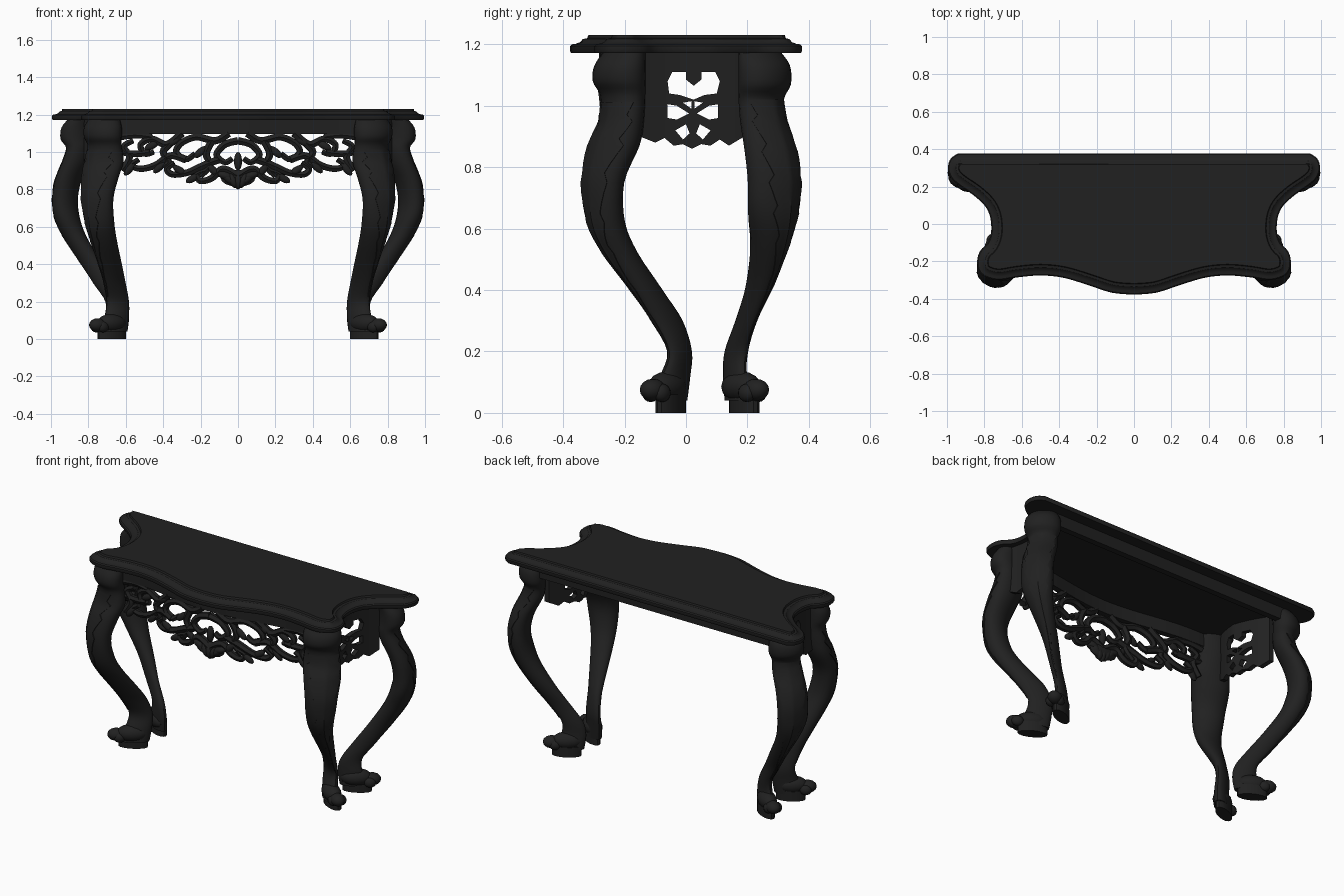
import bpy, bmesh, math
from mathutils import Matrix, Vector

if "Cube" in bpy.data.objects:
    bpy.data.objects.remove(bpy.data.objects["Cube"])

mat = bpy.data.materials.new("black_lacquer")
mat.diffuse_color = (0.015, 0.015, 0.015, 1)
mat.use_nodes = True
mat.node_tree.nodes["Principled BSDF"].inputs["Base Color"].default_value = mat.diffuse_color


def smooth_path(pts, n=5):
    """Catmull-Rom through tuples of any size."""
    out = []
    for i in range(len(pts) - 1):
        a, b, c, d = pts[max(i - 1, 0)], pts[i], pts[i + 1], pts[min(i + 2, len(pts) - 1)]
        for k in range(n):
            t = k / n
            out.append(tuple(0.5 * (2 * q + (r - p) * t + (2 * p - 5 * q + 4 * r - s) * t * t
                                    + (3 * q - p - 3 * r + s) * t ** 3) for p, q, r, s in zip(a, b, c, d)))
    return out + [tuple(pts[-1])]


def finish(name, mesh, mirror=False):
    mesh.materials.clear()
    mesh.materials.append(mat)
    ob = bpy.data.objects.new(name, mesh)
    bpy.context.collection.objects.link(ob)
    if mirror:
        ob.modifiers.new("mirror", 'MIRROR').use_mirror_merge = False
    return ob


def from_bm(name, bm, mirror=False):
    bmesh.ops.recalc_face_normals(bm, faces=bm.faces)
    me = bpy.data.meshes.new(name)
    bm.to_mesh(me)
    bm.free()
    return finish(name, me, mirror)


def loft(bm, rings, closed=True, caps=True):
    vs = [[bm.verts.new(p) for p in r] for r in rings]
    n = len(vs[0])
    for a, b in zip(vs, vs[1:]):
        for i in range(n if closed else n - 1):
            j = (i + 1) % n
            bm.faces.new((a[i], a[j], b[j], b[i]))
    if caps:
        bm.faces.new(vs[0])
        bm.faces.new(vs[-1])


def ball(bm, c, r, rot=0, axis='Y'):
    m = Matrix.Translation(c) @ Matrix.Rotation(rot, 4, axis) @ Matrix.Diagonal((*r, 1))
    bmesh.ops.create_uvsphere(bm, u_segments=14, v_segments=8, radius=1, matrix=m)


def curve_mesh(name, splines, cyclic, **props):
    """Curve from splines of points, returned as a mesh."""
    cu = bpy.data.curves.new(name, 'CURVE')
    for k, v in props.items():
        setattr(cu, k, v)
    for pts in splines:
        sp = cu.splines.new('POLY')
        sp.points.add(len(pts) - 1)
        for i, (p, q) in enumerate(zip(sp.points, pts)):
            p.co = (*q, 1)
            if not cyclic:      # taper toward the curled tip
                p.radius = 1.15 - 0.35 * i / len(pts)
        sp.use_cyclic_u = cyclic
    ob = bpy.data.objects.new(name, cu)
    bpy.context.collection.objects.link(ob)
    dg = bpy.context.evaluated_depsgraph_get()
    me = bpy.data.meshes.new_from_object(ob.evaluated_get(dg))
    bpy.data.objects.remove(ob)
    return me


# ---- table top: serpentine outline with stepped moulding
half = smooth_path([(0, -.378), (.12, -.367), (.25, -.325), (.38, -.287), (.5, -.275), (.62, -.285), (.72, -.3),
                    (.79, -.285), (.83, -.25), (.838, -.19), (.82, -.14), (.782, -.1), (.765, -.05), (.764, 0),
                    (.773, .05), (.8, .1), (.86, .155), (.94, .21), (.98, .25), (.995, .3), (.98, .35), (.94, .378)], 4)
outline = half + [(-x, y) for x, y in reversed(half[1:])]


def inset(d):
    res = []
    for i, p in enumerate(outline):
        t = Vector(outline[(i + 1) % len(outline)]) - Vector(outline[i - 1])
        t.normalize()
        res.append((p[0] - t.y * d, p[1] + t.x * d))
    return res


bm = bmesh.new()
loft(bm, [[(x, y, z) for x, y in inset(d)] for d, z in
          ((.03, 1.172), (.004, 1.172), (0, 1.178), (0, 1.194), (.006, 1.2), (.02, 1.202),
           (.033, 1.207), (.042, 1.217), (.056, 1.22), (.06, 1.23))])
from_bm("table_top", bm)

# ---- cabriole legs: (z, xmin, xmax, ymin, ymax)
FRONT = [(1.175, .63, .80, -.27, -.13), (1.13, .62, .825, -.3, -.13), (1.08, .62, .825, -.305, -.13),
         (1.03, .62, .805, -.28, -.13), (.95, .61, .82, -.285, -.135), (.87, .635, .835, -.32, -.15),
         (.75, .665, .84, -.342, -.2), (.62, .66, .82, -.325, -.197), (.52, .645, .79, -.275, -.155),
         (.4, .62, .75, -.185, -.075), (.3, .6, .72, -.115, -.01), (.2, .582, .705, -.062, .02),
         (.12, .582, .715, -.085, .015), (.04, .59, .74, -.11, .005)]
BACK = [(1.175, .77, .91, .17, .31), (1.13, .77, .945, .17, .34), (1.07, .77, .95, .17, .343),
        (1.02, .78, .92, .17, .32), (.95, .79, .94, .175, .33), (.85, .835, .98, .19, .362),
        (.75, .855, .995, .2, .376), (.65, .845, .985, .2, .368), (.55, .81, .94, .208, .34),
        (.42, .735, .855, .195, .29), (.3, .66, .775, .16, .232), (.2, .6, .71, .125, .203),
        (.12, .582, .715, .12, .2), (.04, .59, .74, .125, .23)]


def skew(z):
    """Broad across the knee, narrow and deep at the ankle."""
    return .65 - .95 * min(max((z - .3) / .4, 0), 1)


def section_pt(s, a, sy, k=1.0):
    z, x0, x1, y0, y1 = s
    return ((x0 + x1) / 2 + (x1 - x0) / 2 * k * math.cos(a),
            (y0 + y1) / 2 + (y1 - y0) / 2 * k * math.sin(a + sy * skew(z)), z)


def leg(name, rows, foot_y, sy):
    secs = smooth_path(rows, 4)
    bm = bmesh.new()
    loft(bm, [[section_pt(s, math.tau * i / 20, sy, .985) for i in range(20)] for s in secs])
    from_bm(name, bm, True)
    # carved leaf with a toothed edge down the outer face
    bm = bmesh.new()
    rings = []
    for i, s in enumerate(secs):
        z = s[0]
        if .2 < z < 1.03:
            w = (.25 + 1.0 * max(0, z - .35) / .65) * (1 - .28 * (i % 4) / 3)
            mid = sy * (math.pi / 4 - skew(z) / 2)
            rings.append([section_pt(s, mid + w * u, sy, k) for u, k in
                          ((-1, .94), (-.95, 1.03), (-.5, 1.035), (-.12, 1.03), (0, 1.06),
                           (.12, 1.03), (.5, 1.035), (.95, 1.03), (1, .94))])
    loft(bm, rings, False, False)
    from_bm(name + "_carved_leaf", bm, True)
    # narrow paw foot pointing outward, standing on a small block
    bm = bmesh.new()
    out = sy * .6
    ball(bm, (.675, foot_y, .085), (.09, .05, .05), out, 'Z')
    ball(bm, (.75, foot_y + sy * .048, .075), (.05, .04, .036), out, 'Z')
    for dx, dy in ((.722, .055), (.757, .018)):
        ball(bm, (dx, foot_y + sy * dy, .065), (.034, .026, .03), out, 'Z')
    from_bm(name + "_paw", bm, True)
    bm = bmesh.new()
    by = foot_y + sy * (-.01 if sy < 0 else .01)
    loft(bm, [[section_pt((z, .6, .75, by - .05, by + .05), math.tau * i / 16, sy) for i in range(16)]
              for z in (0, .06)])
    from_bm(name + "_foot_block", bm, True)


leg("front_leg", FRONT, -.06, -1)
leg("back_leg", BACK, .18, 1)


# ---- rails under the top
def front_y(x):
    return -.2 - .033 * (1 + math.cos(math.pi * min(abs(x), .6) / .6))


def rail(name, path, z0, z1, t):
    bm = bmesh.new()
    loft(bm, [[(x, y - t, z0), (x, y + t, z0), (x, y + t, z1), (x, y - t, z1)] for x, y in path])
    from_bm(name, bm)


rail("front_rail", [(x / 20, front_y(x / 20)) for x in range(-14, 15)], 1.095, 1.175, .018)
rail("back_rail", [(-.8, .29), (.8, .29)], 1.1, 1.175, .018)

# ---- pierced front apron: scrolls in (x, z), laid along the curved front
SCROLLS = [
    [(0, 1.06), (.07, 1.04), (.115, .985), (.07, .945), (.03, .965)],
    [(.05, 1.1), (.12, 1.06), (.22, 1.08), (.3, 1.05), (.33, 1.0), (.28, .96), (.23, .99)],
    [(.3, 1.1), (.38, 1.04), (.46, 1.07), (.52, 1.04), (.5, .99), (.45, 1.0)],
    [(.64, 1.08), (.55, 1.09), (.46, 1.08)],
    [(0, .87), (.08, .91), (.14, .86), (.2, .845), (.22, .88), (.17, .9)],
    [(.1, .96), (.18, .93), (.27, .89), (.35, .88), (.38, .91), (.34, .94)],
    [(.28, .96), (.36, .98), (.44, .93), (.52, .91), (.57, .93), (.53, .96)],
    [(.62, .9), (.58, .97), (.61, 1.03), (.56, 1.06)],
    [(.14, 1.06), (.17, .99), (.15, .93), (.2, .87)],
    [(.36, 1.05), (.4, 1.0), (.37, .95), (.4, .92)],
    [(.47, 1.0), (.55, .99), (.64, 1.0)]]
me = curve_mesh("apron_scrolls", [[(x, front_y(x), z) for x, z in smooth_path(s, 5)] for s in SCROLLS], False,
                dimensions='3D', bevel_depth=.02, bevel_resolution=1, use_fill_caps=True)
finish("apron_scrolls", me, True)

# leaf tips on the scrolls
bm = bmesh.new()
for x, z, r in ((.2, 1.0, .7), (.31, .9, -.6), (.24, .86, .5), (.42, .92, .8), (.46, 1.035, .5),
                (.58, .91, .9), (.13, .9, -.8), (.34, 1.06, .6)):
    ball(bm, (x, front_y(x) - .006, z), (.045, .016, .02), r)
from_bm("apron_leaf_tips", bm, True)

# central shell: ribs fanning downward
bm = bmesh.new()
for i in range(-3, 4):
    a = i * .42
    ball(bm, (.07 * math.sin(a), front_y(0) - .004, .885 - .04 * math.cos(a)), (.022, .026, .045), a)
ball(bm, (0, front_y(0), .86), (.095, .022, .045))
ball(bm, (0, front_y(0), .95), (.022, .02, .05))
from_bm("apron_shell", bm)

# ---- pierced side aprons, drawn flat in (y, z) then bowed inward
rim = [(-.15, 1.175), (.19, 1.175), (.19, .9), (.14, .87),
       (.11, .89), (.08, .87), (.05, .875), (.02, .86), (-.01, .875), (-.04, .87), (-.07, .895), (-.1, .88), (-.15, .9)]
heart = [(-.06, 1.08), (-.045, 1.11), (.0, 1.11), (.0, 1.085), (.025, 1.065), (.05, 1.085), (.05, 1.11), (.095, 1.11),
         (.11, 1.08), (.1, 1.04), (.06, 1.035), (.025, 1.02), (-.02, 1.035), (-.055, 1.04)]
holes = [heart]
for h in ([(-.06, 1.005), (-.03, 1.0), (.01, .975), (-.03, .955), (-.06, .96)],
          [(-.035, .92), (0, .94), (.012, .91), (-.01, .89)], [(-.01, 1.01), (.018, 1.015), (.018, .99)]):
    holes += [h, [(.045 - y, z) for y, z in h]]
me = curve_mesh("side_apron", [[(y, z, 0) for y, z in s] for s in [rim] + holes], True,
                dimensions='2D', fill_mode='BOTH', extrude=.014, bevel_depth=0)
bm = bmesh.new()
bm.from_mesh(me)
bmesh.ops.remove_doubles(bm, verts=bm.verts, dist=1e-5)
for i in range(-6, 9):      # cuts so the panel bends evenly
    bmesh.ops.bisect_plane(bm, geom=bm.verts[:] + bm.edges[:] + bm.faces[:], plane_co=(i * .022, 0, 0),
                           plane_no=(1, 0, 0))
for v in bm.verts:
    y, z, t = v.co
    v.co = (.715 + .35 * max(y, 0) + 1.0 * (y - .02) ** 2 + t, y, z)
from_bm("side_apron", bm, True)

# ---- smooth shading with sharp edges kept
for ob in bpy.context.collection.objects:
    ob.select_set(True)
    bpy.context.view_layer.objects.active = ob
bpy.ops.object.shade_smooth_by_angle(angle=math.radians(35))
